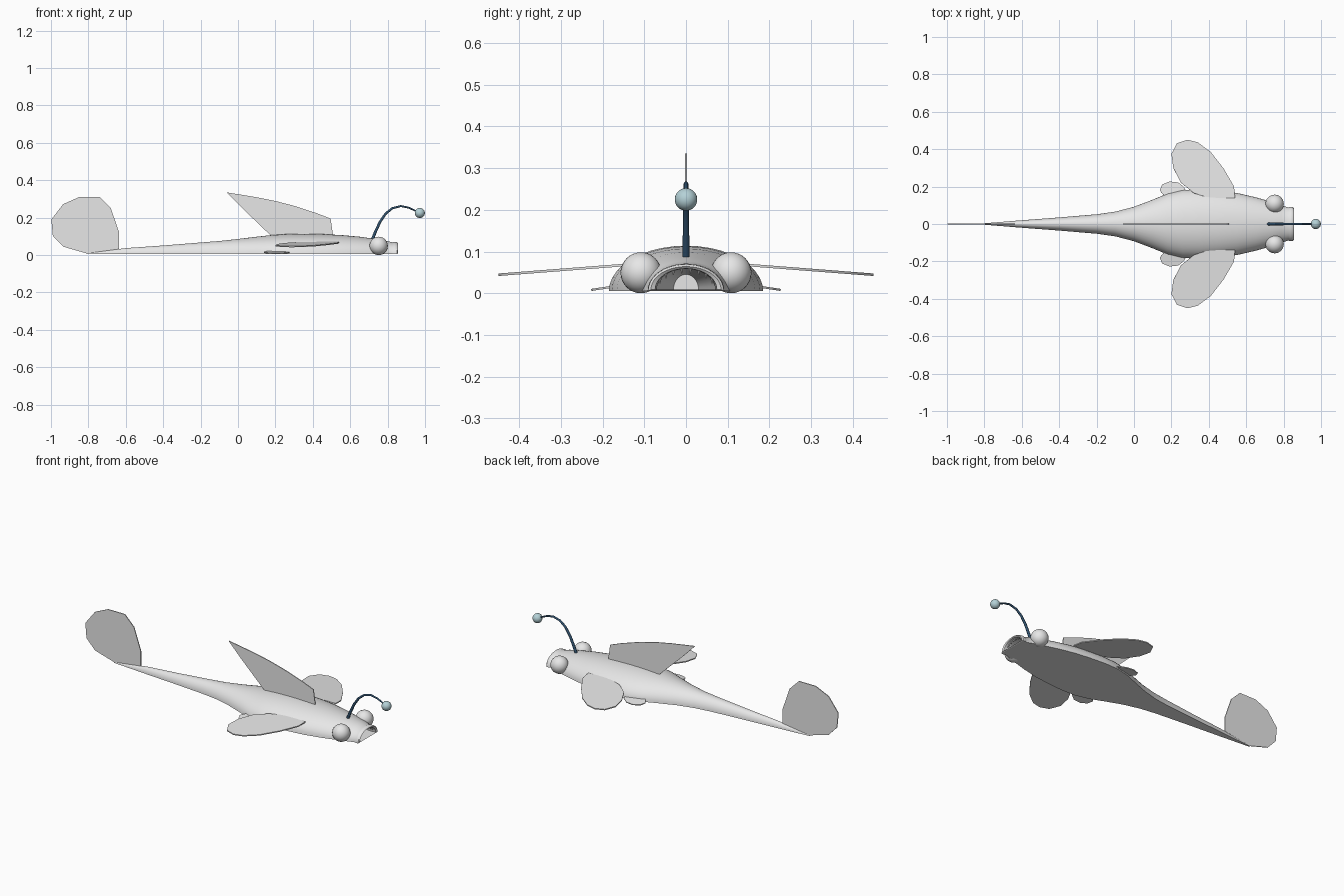
import bpy, bmesh, math
from mathutils import Vector

cube = bpy.data.objects.get("Cube")
if cube:
    bpy.data.objects.remove(cube)


def material(name, r, g, b):
    m = bpy.data.materials.new(name)
    m.use_nodes = True
    m.diffuse_color = (r, g, b, 1)
    m.node_tree.nodes["Principled BSDF"].inputs["Base Color"].default_value = (r, g, b, 1)
    return m


GREY = material("pale grey skin", 0.8, 0.8, 0.8)
NAVY = material("navy stalk", 0.03, 0.085, 0.16)
AQUA = material("pale aqua glow", 0.46, 0.64, 0.68)


def finish(name, bm, mat, angle=40):
    bmesh.ops.recalc_face_normals(bm, faces=bm.faces)
    mesh = bpy.data.meshes.new(name)
    bm.to_mesh(mesh)
    bm.free()
    ob = bpy.data.objects.new(name, mesh)
    bpy.context.collection.objects.link(ob)
    mesh.materials.append(mat)
    bpy.ops.object.select_all(action="DESELECT")
    ob.select_set(True)
    bpy.context.view_layer.objects.active = ob
    bpy.ops.object.shade_smooth_by_angle(angle=math.radians(angle))
    return ob


def loft(bm, rings):
    loops = [[bm.verts.new(p) for p in ring] for ring in rings]
    n = len(loops[0])
    for a, b in zip(loops, loops[1:]):
        for i in range(n):
            j = (i + 1) % n
            bm.faces.new((a[i], a[j], b[j], b[i]))
    bm.faces.new(loops[0])
    bm.faces.new(loops[-1])


def dome(x, w, top, base=0.005, n=20):
    """Half-ellipse section with a flat underside."""
    return [(x, w * math.cos(math.pi * i / n),
             base + (top - base) * math.sin(math.pi * i / n)) for i in range(n + 1)]


def sphere(name, centre, radius, mat):
    bm = bmesh.new()
    bmesh.ops.create_uvsphere(bm, u_segments=24, v_segments=16, radius=radius)
    bmesh.ops.translate(bm, verts=bm.verts, vec=centre)
    return finish(name, bm, mat)


def fin(name, outline, thickness):
    """Thin plate from a planar outline."""
    bm = bmesh.new()
    face = bm.faces.new([bm.verts.new(p) for p in outline])
    face.normal_update()
    step = face.normal * thickness
    bmesh.ops.translate(bm, verts=bm.verts, vec=-step / 2)
    out = bmesh.ops.extrude_face_region(bm, geom=[face], use_keep_orig=True)
    bmesh.ops.translate(bm, vec=step,
                        verts=[g for g in out["geom"] if isinstance(g, bmesh.types.BMVert)])
    return finish(name, bm, GREY)


# Body: tail to lips (x, half width, top), then back inside the mouth
skin = [(-0.81, 0.003, 0.01), (-0.6, 0.02, 0.037), (-0.4, 0.035, 0.051),
        (-0.2, 0.052, 0.067), (-0.1, 0.066, 0.075), (0, 0.092, 0.086),
        (0.1, 0.13, 0.098), (0.18, 0.163, 0.107), (0.26, 0.182, 0.112),
        (0.35, 0.185, 0.114), (0.45, 0.178, 0.112), (0.55, 0.166, 0.107),
        (0.65, 0.143, 0.098), (0.73, 0.12, 0.087), (0.79, 0.1, 0.077),
        (0.825, 0.088, 0.068), (0.835, 0.092, 0.071), (0.85, 0.091, 0.069)]
cavity = [(0.855, 0.084, 0.064), (0.85, 0.074, 0.059), (0.82, 0.07, 0.058),
          (0.7, 0.09, 0.066), (0.5, 0.12, 0.08), (0.2, 0.1, 0.075),
          (0, 0.06, 0.06), (-0.2, 0.03, 0.045)]
bm = bmesh.new()
loft(bm, [dome(*s) for s in skin] + [dome(*s, base=0.009) for s in cavity])
finish("body", bm, GREY)

# Small teeth hanging from the upper lip
bm = bmesh.new()
for i in range(8):
    t = math.radians(35 + i * 110 / 7)
    made = bmesh.ops.create_cone(bm, cap_ends=True, segments=8, radius1=0.001,
                                 radius2=0.005, depth=0.018)
    bmesh.ops.translate(bm, verts=made["verts"],
                        vec=(0.835, 0.076 * math.cos(t), 0.057 * math.sin(t)))
finish("teeth", bm, GREY)

# Dorsal and tail fins
fin("dorsal_fin", [(x, 0, z) for x, z in [
    (0.19, 0.09), (0.51, 0.09), (0.495, 0.195), (0.42, 0.224), (0.3, 0.263),
    (0.2, 0.289), (0.1, 0.309), (-0.06, 0.335), (0.02, 0.253)]], 0.005)
fin("tail_fin", [(x, 0, z) for x, z in [
    (-0.635, 0.03), (-0.635, 0.12), (-0.68, 0.25), (-0.74, 0.31), (-0.85, 0.31),
    (-0.935, 0.272), (-0.998, 0.19), (-0.99, 0.103), (-0.935, 0.045),
    (-0.8, 0.006)]], 0.005)

# Paired fins and eyes
pectoral = [(0.54, 0.14), (0.535, 0.2), (0.48, 0.295), (0.41, 0.385), (0.34, 0.437),
            (0.285, 0.45), (0.23, 0.432), (0.2, 0.375), (0.21, 0.3), (0.25, 0.222),
            (0.32, 0.165), (0.4, 0.14)]
pelvic = [(0.3, 0.14), (0.265, 0.2), (0.235, 0.222), (0.19, 0.227), (0.15, 0.21),
          (0.138, 0.18), (0.165, 0.145), (0.2, 0.13)]
for side, s in (("left", 1), ("right", -1)):
    fin(side + "_pectoral_fin" if s > 0 else "right_pectoral_fin",
        [(x, s * y, 0.079 - 0.077 * y) for x, y in pectoral], 0.006)
    fin(side + "_pelvic_fin", [(x, s * y, 0.042 - 0.15 * y) for x, y in pelvic], 0.005)
    sphere(side + "_eye", (0.752, s * 0.108, 0.049), 0.049, GREY)

# Lure stalk: tapering tube along a smooth arc
path = [Vector((x, 0, z)) for x, z in [
    (0.715, 0.075), (0.735, 0.125), (0.76, 0.178), (0.79, 0.222), (0.825, 0.25),
    (0.87, 0.262), (0.91, 0.254), (0.94, 0.241), (0.968, 0.226)]]
rings = []
for i, p in enumerate(path):
    d = (path[min(i + 1, len(path) - 1)] - path[max(i - 1, 0)]).normalized()
    across, up = Vector((0, 1, 0)), Vector((-d.z, 0, d.x))
    r = 0.0085 - 0.0045 * i / (len(path) - 1)
    rings.append([p + r * (math.cos(a) * across + math.sin(a) * up)
                  for a in (k * math.tau / 10 for k in range(10))])
bm = bmesh.new()
loft(bm, rings)
finish("lure_stalk", bm, NAVY)
sphere("lure_bulb", (0.972, 0, 0.225), 0.027, AQUA)
